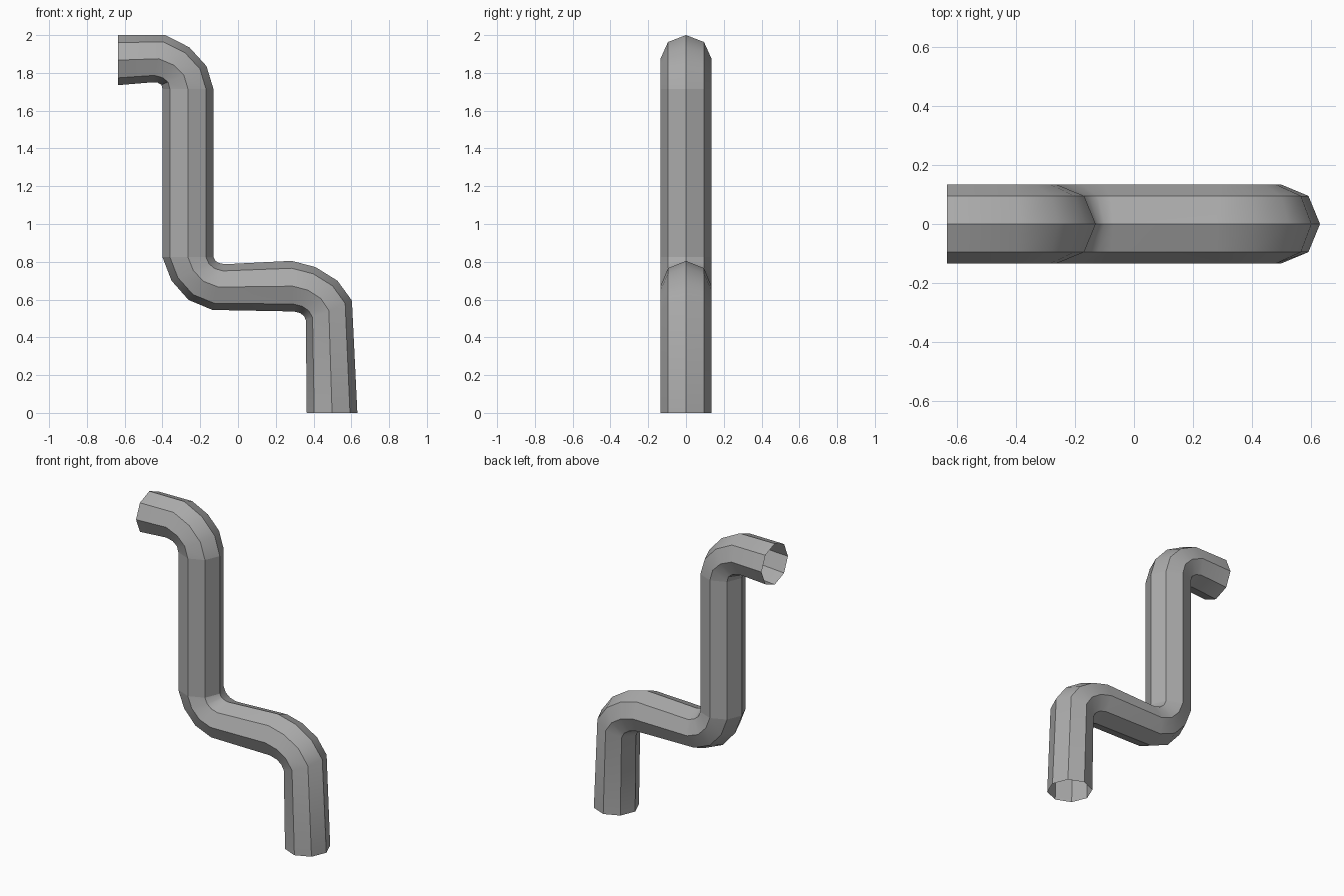
import bpy
import bmesh
from math import sin, cos, tau
from mathutils import Vector

cube = bpy.data.objects.get("Cube")
if cube:
    bpy.data.objects.remove(cube)

SIDES = 8
HALF_WIDTH = 0.135

# Plain grey metal
grey = bpy.data.materials.new("grey metal")
grey.use_nodes = True
colour = (0.41, 0.41, 0.41, 1)
grey.diffuse_color = colour
grey.node_tree.nodes["Principled BSDF"].inputs["Base Color"].default_value = colour


def tube(name, rings):
    """Open octagonal tube; each ring spans two opposite (x, z) points."""
    bm = bmesh.new()
    loops = []
    for ax, az, bx, bz in rings:
        a, b = Vector((ax, 0, az)), Vector((bx, 0, bz))
        mid, half = (a + b) / 2, (a - b) / 2
        loop = []
        for i in range(SIDES):
            t = tau * i / SIDES
            loop.append(bm.verts.new(mid + half * cos(t) + Vector((0, HALF_WIDTH * sin(t), 0))))
        loops.append(loop)
    for p, q in zip(loops, loops[1:]):
        for i in range(SIDES):
            j = (i + 1) % SIDES
            bm.faces.new((p[i], p[j], q[j], q[i]))
    bmesh.ops.recalc_face_normals(bm, faces=bm.faces)
    # An open tube's outside faces point away from its own ring centre
    face = bm.faces[0]
    centre = sum((v.co for v in loops[0] + loops[1]), Vector()) / (2 * SIDES)
    if face.normal.dot(face.calc_center_median() - centre) < 0:
        bmesh.ops.reverse_faces(bm, faces=bm.faces)
    mesh = bpy.data.meshes.new(name)
    bm.to_mesh(mesh)
    bm.free()
    mesh.materials.append(grey)
    obj = bpy.data.objects.new(name, mesh)
    bpy.context.collection.objects.link(obj)
    bpy.ops.object.select_all(action="DESELECT")
    obj.select_set(True)
    bpy.context.view_layer.objects.active = obj
    bpy.ops.object.shade_smooth_by_angle(angle=0.65)
    return obj


# Upper elbow: outer (x, z), inner (x, z)
tube("upper_elbow", [
    (-0.635, 2.0, -0.635, 1.735),
    (-0.385, 2.0, -0.455, 1.75),
    (-0.257, 1.935, -0.425, 1.748),
    (-0.167, 1.836, -0.405, 1.737),
    (-0.13, 1.715, -0.4, 1.715),
])

# Straight vertical pipe
tube("riser_pipe", [
    (-0.13, 1.715, -0.4, 1.715),
    (-0.13, 0.825, -0.4, 0.825),
])

# Lower double bend and foot: upper (x, z), lower (x, z)
tube("lower_bend", [
    (-0.13, 0.825, -0.4, 0.825),
    (-0.12, 0.805, -0.352, 0.7),
    (-0.1, 0.793, -0.262, 0.598),
    (-0.07, 0.787, -0.135, 0.545),
    (0.283, 0.805, 0.295, 0.537),
    (0.41, 0.772, 0.33, 0.528),
    (0.526, 0.7, 0.35, 0.512),
    (0.603, 0.595, 0.359, 0.49),
    (0.632, 0, 0.364, 0),
])
